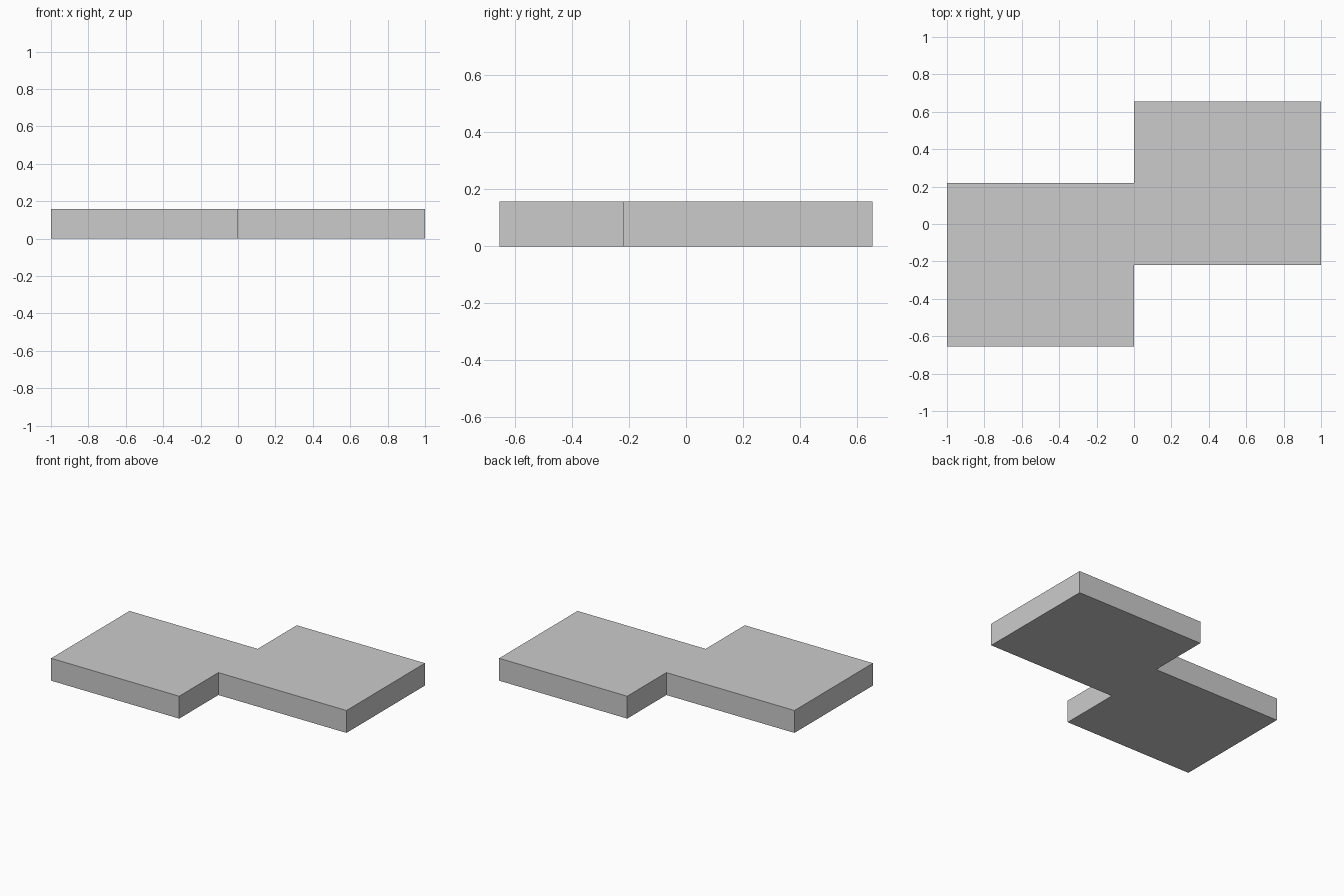
import bpy, bmesh

if "Cube" in bpy.data.objects:
    bpy.data.objects.remove(bpy.data.objects["Cube"])

HALF_DEPTH = 0.655   # outer y limit
STEP = 0.219         # y of the inner step edges
HEIGHT = 0.158

# Half of the stepped outline; the other half is its 180 degree rotation
half = [(-1, STEP), (-1, -HALF_DEPTH), (0, -HALF_DEPTH), (0, -STEP)]
outline = half + [(-x, -y) for x, y in half]

# Stepped slab: extrude the outline upward
bm = bmesh.new()
base = bm.faces.new([bm.verts.new((x, y, 0)) for x, y in outline])
result = bmesh.ops.extrude_face_region(bm, geom=[base], use_keep_orig=True)
top = [v for v in result["geom"] if isinstance(v, bmesh.types.BMVert)]
bmesh.ops.translate(bm, verts=top, vec=(0, 0, HEIGHT))
bmesh.ops.recalc_face_normals(bm, faces=bm.faces)

mesh = bpy.data.meshes.new("stepped_slab")
bm.to_mesh(mesh)
bm.free()
slab = bpy.data.objects.new("stepped_slab", mesh)
bpy.context.collection.objects.link(slab)
